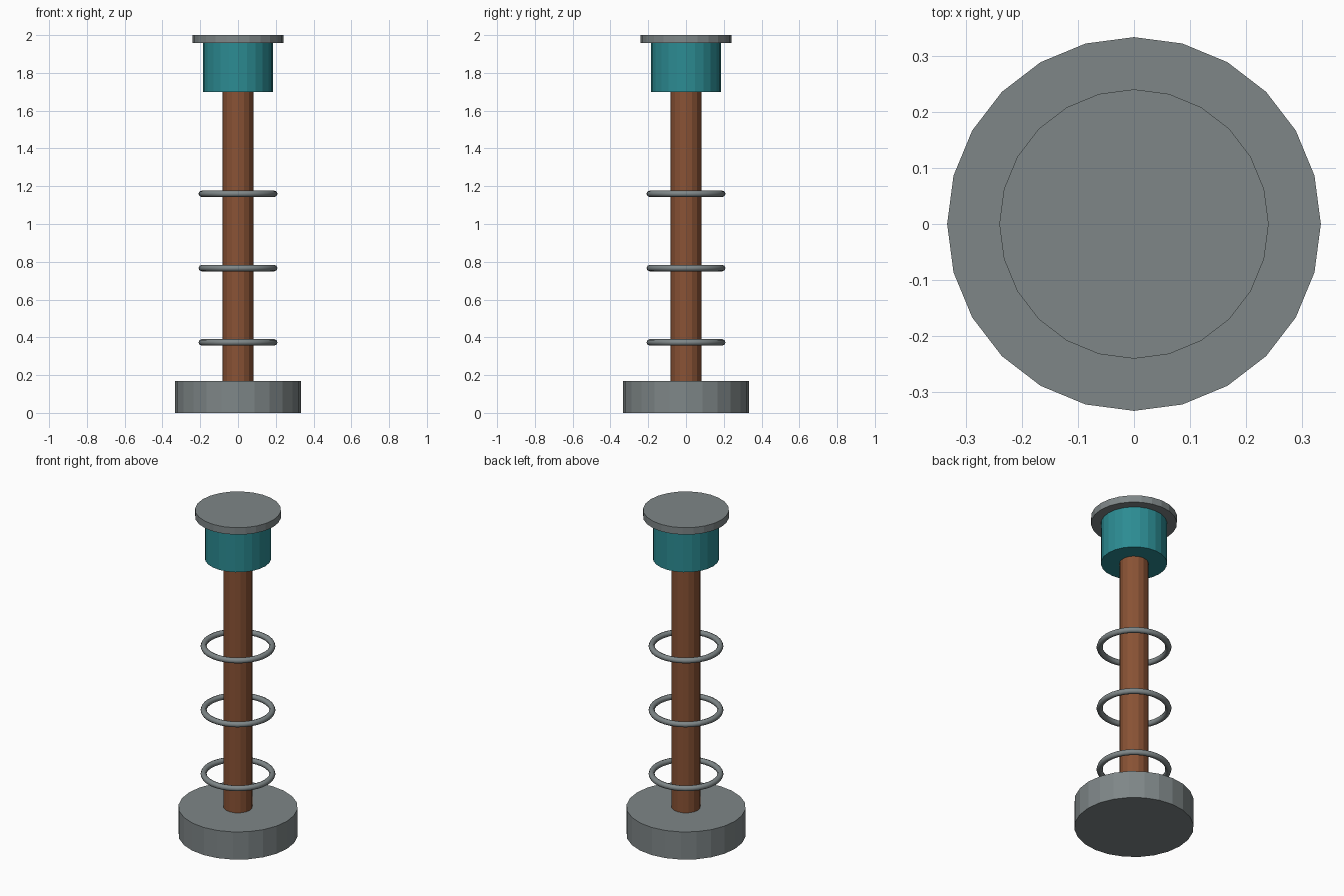
import bpy

if "Cube" in bpy.data.objects:
    bpy.data.objects.remove(bpy.data.objects["Cube"])


def material(name, color):
    m = bpy.data.materials.new(name)
    m.diffuse_color = (*color, 1)
    m.use_nodes = True
    m.node_tree.nodes["Principled BSDF"].inputs["Base Color"].default_value = m.diffuse_color
    return m


def disc(name, radius, z0, z1, sides=24, mat=None):
    bpy.ops.mesh.primitive_cylinder_add(vertices=sides, radius=radius, depth=z1 - z0,
                                        location=(0, 0, (z0 + z1) / 2))
    ob = bpy.context.object
    ob.name = name
    if mat:
        ob.data.materials.append(mat)
    return ob


brown = material("copper_brown", (0.25, 0.085, 0.035))
teal = material("teal", (0.025, 0.26, 0.29))
grey = material("steel_grey", (0.21, 0.24, 0.245))

# Stacked base, post, head and cap
disc("base", 0.333, 0.0, 0.17, mat=grey)
disc("post", 0.081, 0.17, 1.70, sides=16, mat=brown)
disc("head", 0.185, 1.70, 1.957, mat=teal)
disc("cap", 0.24, 1.957, 2.0, mat=grey)

# Floating rings around the post
for i in range(3):
    bpy.ops.mesh.primitive_torus_add(major_radius=0.192, minor_radius=0.017,
                                     major_segments=32, minor_segments=8,
                                     location=(0, 0, 0.373 + 0.3935 * i))
    ring = bpy.context.object
    ring.name = f"ring_{i + 1}"
    ring.data.materials.append(grey)
    bpy.ops.object.shade_smooth()
